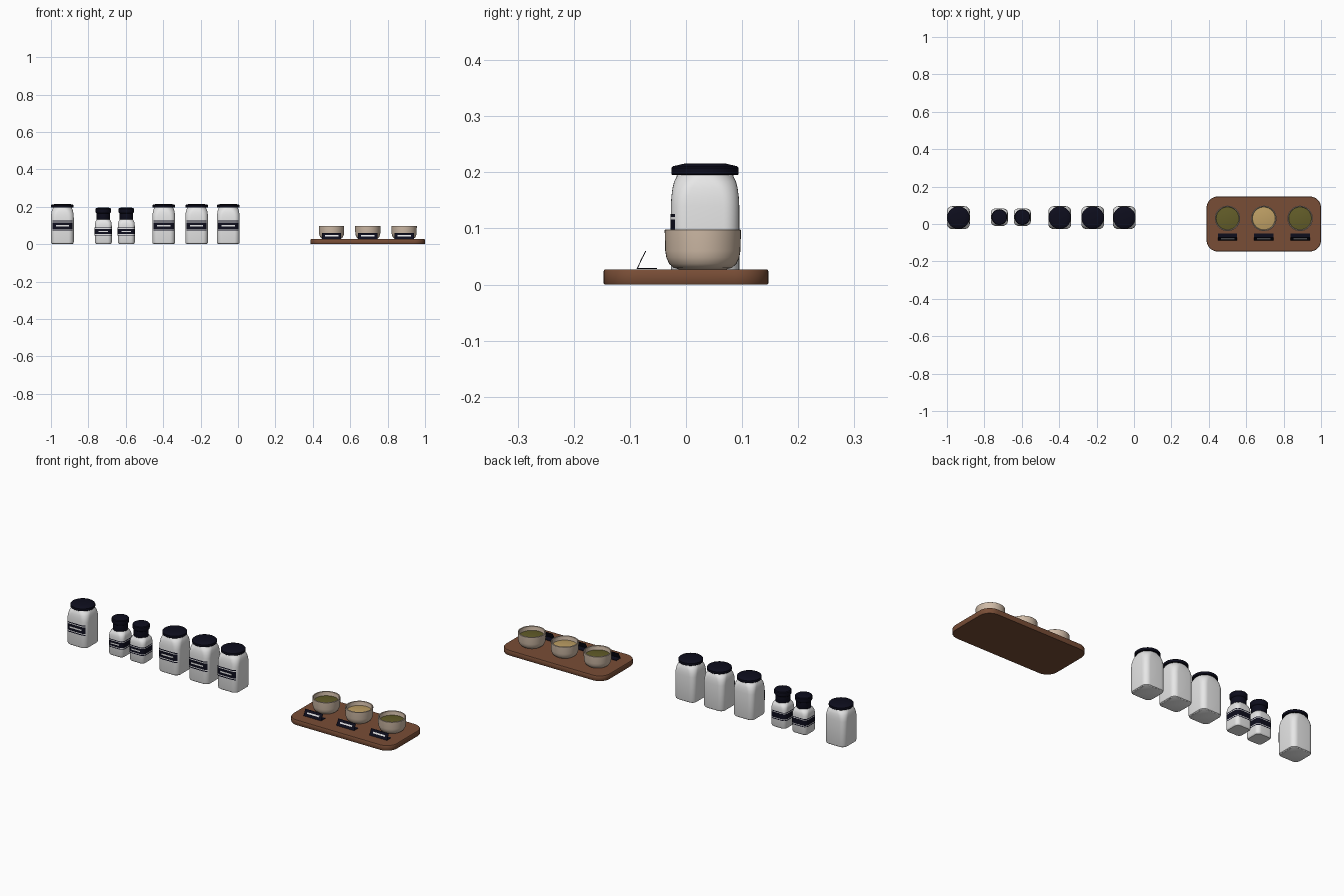
import bpy, bmesh, math

if "Cube" in bpy.data.objects:
    bpy.data.objects.remove(bpy.data.objects["Cube"])


def material(name, rgb):
    m = bpy.data.materials.new(name)
    m.diffuse_color = (*rgb, 1)
    m.use_nodes = True
    m.node_tree.nodes["Principled BSDF"].inputs["Base Color"].default_value = m.diffuse_color
    return m


WHITE = material("white ceramic", (0.8, 0.8, 0.8))
NAVY = material("dark navy", (0.004, 0.004, 0.012))
WOOD = material("brown wood", (0.19, 0.075, 0.037))
BEIGE = material("beige stoneware", (0.62, 0.49, 0.38))
OLIVE = material("olive herbs", (0.125, 0.11, 0.022))
TAN = material("tan spice", (0.52, 0.35, 0.13))


def loft(name, rings, mats, loc=(0, 0, 0), closed=True, cap=True, rule=None):
    """Skin a stack of equally long rings; rule gives a material per band."""
    bm = bmesh.new()
    rows = [[bm.verts.new(p) for p in ring] for ring in rings]
    n = len(rows[0])
    for k, (a, b) in enumerate(zip(rows, rows[1:])):
        for i in range(n if closed else n - 1):
            j = (i + 1) % n
            f = bm.faces.new((a[i], a[j], b[j], b[i]))
            f.material_index = rule(k) if rule else 0
    if cap:
        bm.faces.new(rows[0][::-1])
        bm.faces.new(rows[-1])
    me = bpy.data.meshes.new(name)
    bm.to_mesh(me)
    bm.free()
    for m in mats:
        me.materials.append(m)
    ob = bpy.data.objects.new(name, me)
    bpy.context.collection.objects.link(ob)
    ob.location = loc
    bpy.ops.object.select_all(action='DESELECT')
    ob.select_set(True)
    bpy.context.view_layer.objects.active = ob
    bpy.ops.object.shade_smooth_by_angle(angle=math.radians(35))
    return ob


def rounded(hx, hy, r, z):
    """Rounded rectangle outline, nine points per corner."""
    pts = []
    for q, (sx, sy) in enumerate([(1, 1), (-1, 1), (-1, -1), (1, -1)]):
        for k in range(9):
            a = math.radians(90 * q + 11.25 * k)
            pts.append((sx * (hx - r) + r * math.cos(a),
                        sy * (hy - r) + r * math.sin(a), z))
    return pts


def lathe(name, profile, mat, loc, n=40):
    rings = [[(r * math.cos(2 * math.pi * i / n), r * math.sin(2 * math.pi * i / n), z)
              for i in range(n)] for r, z in profile]
    return loft(name, rings, [mat], loc)


def plate(name, x, z, w, h, y, mat, loc):
    """Thin upright strip facing the front."""
    ring = [(x - w / 2, z - h / 2), (x + w / 2, z - h / 2), (x + w / 2, z + h / 2), (x - w / 2, z + h / 2)]
    return loft(name, [[(a, y, b) for a, b in ring],
                       [(a, y - 0.0006, b) for a, b in ring]], [mat], loc)


def label(name, h, r, z0, z1, loc, wrap):
    """Dark band with two white lines and a blank white bar."""
    e = (z1 - z0) * 0.1
    zs = [z0, z0 + e, z0 + 1.8 * e, z1 - 1.8 * e, z1 - e, z1]
    rings = [rounded(h + 0.001, h + 0.001, r, z) for z in zs]
    if not wrap:
        rings = [ring[22:32] for ring in rings]
    loft(name, rings, [NAVY, WHITE], loc, closed=wrap, cap=False, rule=lambda k: k % 2)
    plate(name + "_bar", 0, (z0 + z1) / 2, h * 1.15, e * 1.4, -h - 0.0012, WHITE, loc)


# Large storage jars
for x in (-0.939, -0.397, -0.221, -0.052):
    loc = (x, 0.034, 0)
    prof = [(0.055, 0.024, 0.002), (0.059, 0.027, 0.005), (0.061, 0.028, 0.012),
            (0.061, 0.028, 0.14), (0.060, 0.030, 0.157), (0.058, 0.034, 0.172),
            (0.055, 0.040, 0.184), (0.051, 0.045, 0.192), (0.049, 0.048, 0.2)]
    loft("jar_body", [rounded(h, h, r, z) for h, r, z in prof], [WHITE], loc)
    lathe("jar_lid", [(0.058, 0.195), (0.06, 0.197), (0.06, 0.208),
                      (0.057, 0.211), (0.035, 0.216)], NAVY, loc)
    label("jar_label", 0.061, 0.028, 0.072, 0.126, loc, False)

# Small shakers
for x in (-0.72, -0.597):
    loc = (x, 0.037, 0)
    prof = [(0.040, 0.018, 0.002), (0.043, 0.02, 0.005), (0.045, 0.021, 0.01),
            (0.045, 0.021, 0.1), (0.044, 0.023, 0.113), (0.041, 0.027, 0.123),
            (0.036, 0.032, 0.131), (0.033, 0.032, 0.137)]
    loft("shaker_body", [rounded(h, h, r, z) for h, r, z in prof], [WHITE], loc)
    lathe("shaker_cap", [(0.035, 0.13), (0.036, 0.132), (0.036, 0.165), (0.041, 0.17),
                         (0.042, 0.174), (0.042, 0.189), (0.039, 0.193), (0.025, 0.196)], NAVY, loc)
    label("shaker_label", 0.045, 0.021, 0.046, 0.09, loc, True)

# Serving board
board = [(0.002, 0.0), (0.0, 0.003), (0.0, 0.024), (0.002, 0.027)]
loft("serving_board", [rounded(0.306 - d, 0.147 - d, 0.06 - d, z) for d, z in board],
     [WOOD], (0.694, 0, 0))

# Bowls, their contents and the folded cards in front
for x, fill in ((0.5, OLIVE), (0.694, TAN), (0.888, OLIVE)):
    loc = (x, 0.03, 0)
    lathe("bowl", [(0.042, 0.027), (0.052, 0.03), (0.06, 0.037), (0.065, 0.048),
                   (0.067, 0.06), (0.068, 0.097), (0.067, 0.098), (0.063, 0.098),
                   (0.062, 0.097), (0.06, 0.06), (0.05, 0.045)], BEIGE, loc)
    lathe("bowl_filling", [(0.0605, 0.068), (0.0605, 0.076), (0.04, 0.079), (0.015, 0.081)], fill, loc)
    # Card: flat foot and a face leaning back
    side = [(-0.052, 0.028), (-0.088, 0.028), (-0.0725, 0.06), (-0.0711, 0.0595),
            (-0.0855, 0.0300), (-0.052, 0.0300)]
    loft("card", [[(s * 0.052, y, z) for y, z in side] for s in (-1, 1)], [NAVY], (x, 0, 0))
    # Blank bar on the sloped face
    ring = [(-0.036, 0.4), (0.036, 0.4), (0.036, 0.62), (-0.036, 0.62)]
    loft("card_bar", [[(a, -0.088 + 0.0155 * t - o, 0.028 + 0.032 * t + o * 0.4) for a, t in ring]
                      for o in (0.0, 0.0007)], [WHITE], (x, 0, 0))
